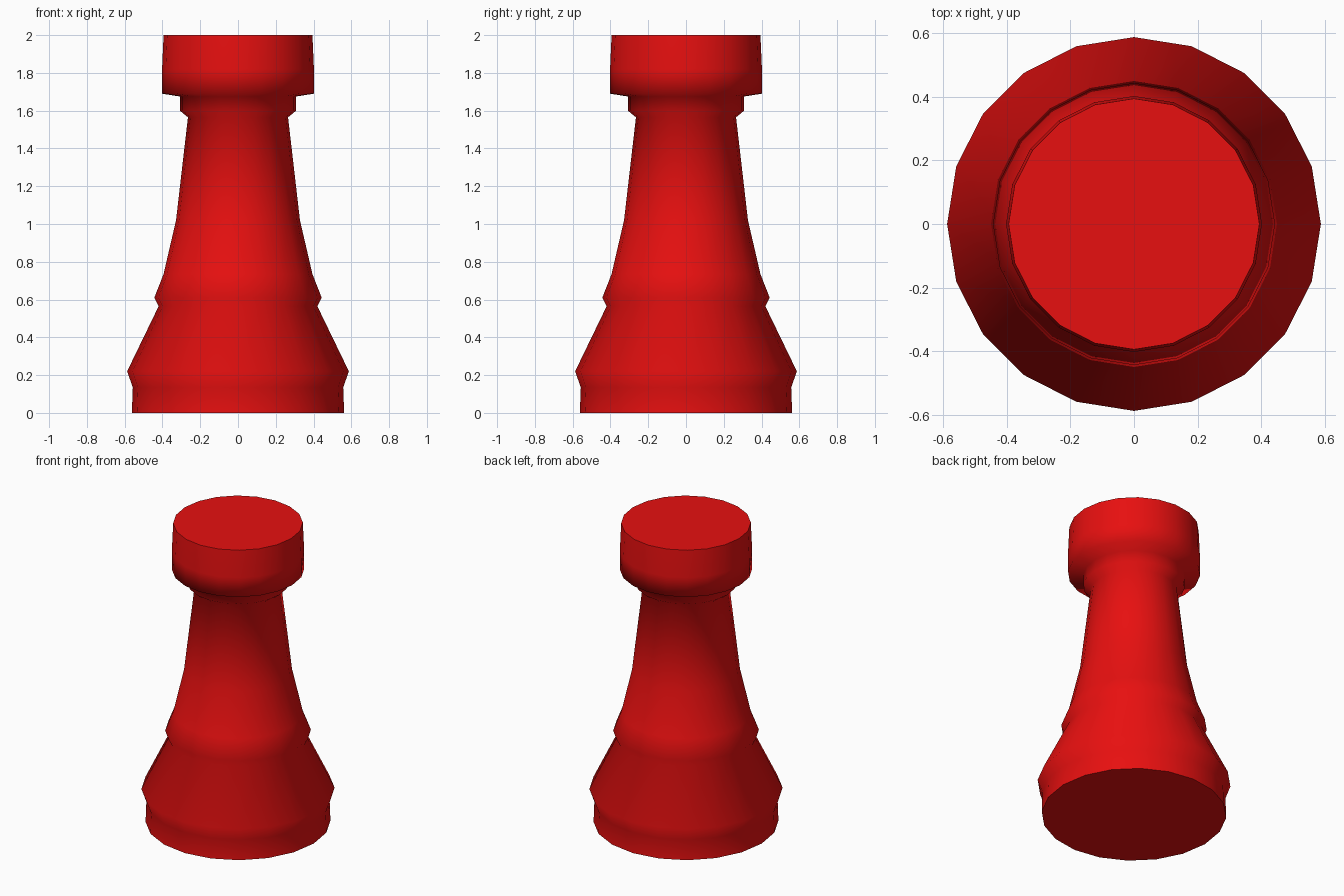
import bpy, bmesh
from math import cos, sin, tau

if "Cube" in bpy.data.objects:
    bpy.data.objects.remove(bpy.data.objects["Cube"])

SIDES = 20
# (radius, height) from the foot up to the top of the head
PROFILE = [
    (0.562, 0.0), (0.557, 0.135), (0.587, 0.22),      # foot
    (0.42, 0.565), (0.443, 0.61), (0.394, 0.735),     # collar
    (0.328, 1.02), (0.265, 1.565),                    # tapering shaft
    (0.308, 1.60), (0.308, 1.675),                    # neck ring
    (0.402, 1.69), (0.402, 1.82), (0.394, 2.0),       # head
]

# Turned body
bm = bmesh.new()
rings = [[bm.verts.new((r * cos(tau * i / SIDES), r * sin(tau * i / SIDES), z))
          for i in range(SIDES)] for r, z in PROFILE]
for low, high in zip(rings, rings[1:]):
    for i in range(SIDES):
        j = (i + 1) % SIDES
        bm.faces.new((low[i], low[j], high[j], high[i])).smooth = True

# Flat caps with crisp rims
for cap in (bm.faces.new(rings[0][::-1]), bm.faces.new(rings[-1])):
    cap.smooth = False
    for edge in cap.edges:
        edge.smooth = False

mesh = bpy.data.meshes.new("rook_body")
bm.to_mesh(mesh)
bm.free()

# Red paint
red = bpy.data.materials.new("red")
red.diffuse_color = (0.8, 0.005, 0.005, 1)
red.use_nodes = True
red.node_tree.nodes["Principled BSDF"].inputs["Base Color"].default_value = red.diffuse_color
mesh.materials.append(red)
bpy.context.collection.objects.link(bpy.data.objects.new("rook_body", mesh))
